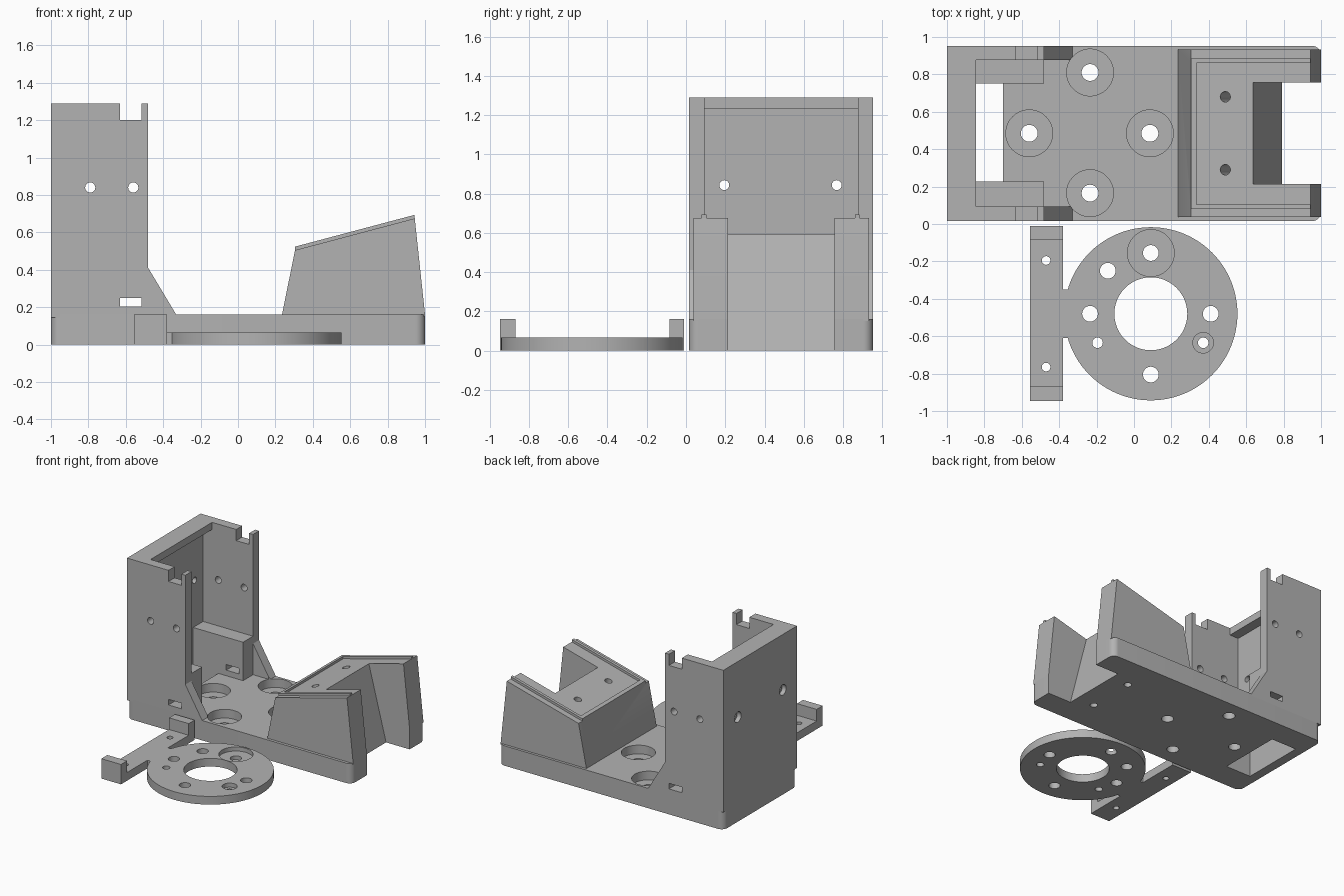
import bpy, bmesh, math
from mathutils import Vector

cube = bpy.data.objects.get("Cube")
if cube:
    bpy.data.objects.remove(cube, do_unlink=True)

grey = bpy.data.materials.new("plain_grey")
grey.use_nodes = True
GREY = (0.45, 0.45, 0.45, 1)
grey.diffuse_color = GREY
grey.node_tree.nodes["Principled BSDF"].inputs["Base Color"].default_value = GREY


def make(name, bm):
    bmesh.ops.recalc_face_normals(bm, faces=bm.faces)
    mesh = bpy.data.meshes.new(name)
    bm.to_mesh(mesh)
    bm.free()
    mesh.materials.append(grey)
    ob = bpy.data.objects.new(name, mesh)
    bpy.context.collection.objects.link(ob)
    return ob


def prism(name, pts, y0, y1):
    """Side profile (x, z) extruded along y."""
    bm = bmesh.new()
    face = bm.faces.new([bm.verts.new((x, y0, z)) for x, z in pts])
    ext = bmesh.ops.extrude_face_region(bm, geom=[face])
    verts = [v for v in ext["geom"] if isinstance(v, bmesh.types.BMVert)]
    bmesh.ops.translate(bm, verts=verts, vec=(0, y1 - y0, 0))
    return make(name, bm)


def box(name, x0, x1, y0, y1, z0, z1):
    return prism(name, [(x0, z0), (x1, z0), (x1, z1), (x0, z1)], y0, y1)


def rod(name, a, b, r, sides=48):
    """Cylinder between two points."""
    a, b = Vector(a), Vector(b)
    bm = bmesh.new()
    bmesh.ops.create_cone(bm, cap_ends=True, segments=sides, radius1=r, radius2=r,
                          depth=(b - a).length)
    turn = Vector((0, 0, 1)).rotation_difference(b - a).to_matrix()
    bmesh.ops.rotate(bm, verts=bm.verts, cent=(0, 0, 0), matrix=turn)
    bmesh.ops.translate(bm, verts=bm.verts, vec=(a + b) / 2)
    return make(name, bm)


def boolean(target, other, op):
    bpy.context.view_layer.objects.active = target
    mod = target.modifiers.new("bool", 'BOOLEAN')
    mod.operation, mod.object, mod.solver = op, other, 'EXACT'
    bpy.ops.object.modifier_apply(modifier=mod.name)


def cut(cutter, *targets):
    cutter.hide_render = True
    for t in targets:
        boolean(t, cutter, 'DIFFERENCE')
    bpy.data.objects.remove(cutter, do_unlink=True)


def join(target, other):
    boolean(target, other, 'UNION')
    bpy.data.objects.remove(other, do_unlink=True)


def drill(target, x, y, r):
    cut(rod("drill", (x, y, -0.1), (x, y, 0.4), r), target)


Y0, Y1 = 0.015, 0.953          # body sides
IN0, IN1 = 0.093, 0.877        # inner faces of the tower walls

# Base plate with rounded corners
base = box("base_plate", -1, 1, Y0, Y1, 0, 0.16)
bm = bmesh.new()
bm.from_mesh(base.data)
uprights = [e for e in bm.edges
            if abs(e.verts[0].co.z - e.verts[1].co.z) > 0.1]
bmesh.ops.bevel(bm, geom=uprights, offset=0.05, segments=10, profile=0.5, affect='EDGES')
bm.to_mesh(base.data)
bm.free()

# Tower: side profile hollowed out, leaving back wall, lip and two side walls
tower = prism("tower", [(-1, 0.145), (-0.33, 0.145), (-0.33, 0.16), (-0.48, 0.41),
                        (-0.48, 1.29), (-1, 1.29)], Y0, Y1)
cut(box("cavity", -0.845, 0, IN0, IN1, 0, 2), tower)
cut(box("pocket", -0.925, 0, IN0, IN1, 0, 1.232), tower)
cut(box("top_notch", -0.63, -0.515, -1, 2, 1.2, 2), tower)

# Inner blocks at the foot of the side walls
blocks = [box("right_inner_block", -0.93, -0.48, IN0 - 0.01, 0.228, 0.15, 0.47),
          box("left_inner_block", -0.93, -0.48, 0.75, IN1 + 0.01, 0.15, 0.47)]
cut(box("slot", -0.63, -0.515, -1, 2, 0.205, 0.25), tower, *blocks)
cut(box("cable_opening", -0.925, -0.70, 0.228, 0.75, -1, 0.5), base)

# Screw holes in the tower walls
for x in (-0.79, -0.56):
    cut(rod("drill", (x, -1, 0.84), (x, 2, 0.84), 0.027), tower)
for y in (0.195, 0.768):
    cut(rod("drill", (-2, y, 0.843), (-0.5, y, 0.843), 0.025), tower)
    cut(rod("drill", (-2, y, 0.843), (-0.965, y, 0.843), 0.042), tower)

# Wedge support with a raised rim
wedge = prism("wedge_support", [(0.235, 0.15), (1, 0.15), (1, 0.16), (0.945, 0.675),
                                (0.305, 0.505), (0.235, 0.16)], 0.038, 0.932)
slope = (0.675 - 0.505) / 0.64


def rim(name, x0, x1, y0, y1):
    line = [(x, 0.505 + (x - 0.305) * slope) for x in (x0, x1)]
    low = [(x, z - 0.01) for x, z in line]
    high = [(x, z + 0.019) for x, z in reversed(line)]
    return prism(name, low + high, y0, y1)


RIMS = [rim("right_rim", 0.305, 0.943, 0.08, 0.104),
        rim("left_rim", 0.305, 0.943, 0.86, 0.884),
        rim("cross_rim", 0.305, 0.335, 0.08, 0.884)]
for part in RIMS:
    join(wedge, part)

# Tilted end notch and tilted screw holes through wedge and base
cut(prism("end_notch", [(0.583, 0.8), (0.816, -0.1), (1.2, -0.1), (1.2, 0.8)],
          0.213, 0.757), wedge, base)
for y in (0.29, 0.68):
    cut(rod("drill", (0.44, y, 0.74), (0.67, y, -0.15), 0.028), wedge, base)

# Counterbored mounting holes in the base
for x, y in ((-0.56, 0.485), (0.085, 0.485), (-0.235, 0.81), (-0.235, 0.165)):
    cut(rod("counterbore", (x, y, 0.09), (x, y, 0.6), 0.125, 64), base, tower)
    drill(base, x, y, 0.045)

# Separate ring plate with crossbar
CX, CY, T = 0.09, -0.48, 0.066
plate = rod("ring_plate", (CX, CY, 0), (CX, CY, T), 0.463, 96)
bar = box("crossbar", -0.555, -0.38, -0.947, -0.01, 0, T)
neck = box("neck", -0.40, -0.30, -0.61, -0.35, 0, T)
ends = [box("right_bar_end", -0.555, -0.38, -0.947, -0.87, 0, 0.16),
        box("left_bar_end", -0.555, -0.38, -0.085, -0.01, 0, 0.16)]
for part in [neck, bar] + ends:
    join(plate, part)
drill(plate, CX, CY, 0.195)
for x, y, r in ((CX, -0.155, 0.125), (0.37, -0.635, 0.055)):
    cut(rod("counterbore", (x, y, 0.033), (x, y, 0.4), r, 64), plate)
for x, y in ((CX, -0.155), (-0.235, CY), (0.41, CY), (CX, -0.805), (-0.14, -0.25)):
    drill(plate, x, y, 0.042)
for x, y in ((-0.195, -0.635), (0.37, -0.635)):
    drill(plate, x, y, 0.028)
for y in (-0.195, -0.765):
    drill(plate, -0.47, y, 0.023)

# Smooth round walls, keep edges sharp
bpy.ops.object.select_all(action='DESELECT')
for ob in [base, tower, wedge, plate] + blocks:
    ob.select_set(True)
    bpy.context.view_layer.objects.active = ob
bpy.ops.object.shade_smooth_by_angle(angle=math.radians(30))
